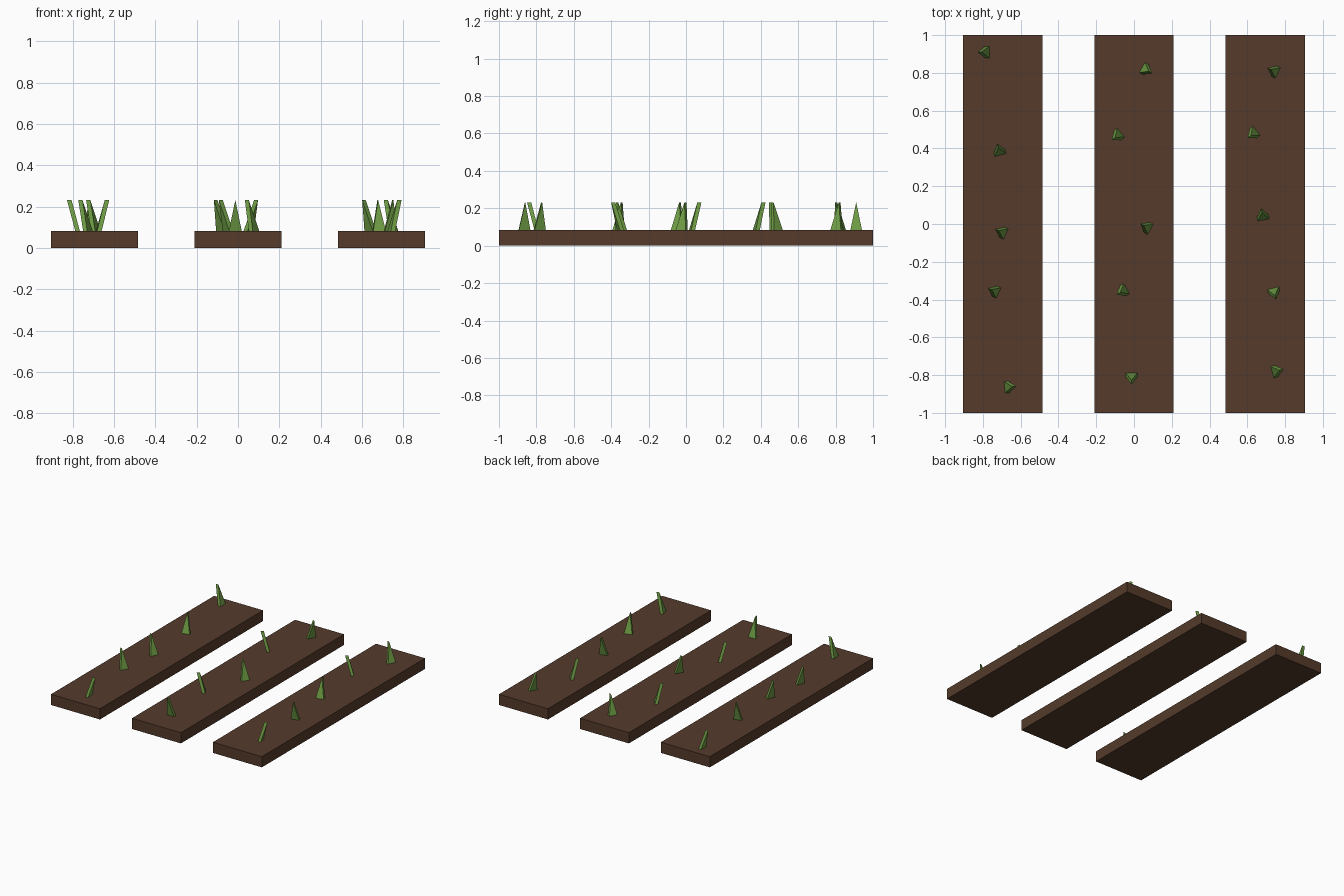
import bpy, bmesh
from math import radians
from mathutils import Matrix, Vector

if "Cube" in bpy.data.objects:
    bpy.data.objects.remove(bpy.data.objects["Cube"])

SOIL_H, TIP_H = 0.083, 0.232
LEAN, WIDTH, THICK = 0.04, 0.062, 0.022


def material(name, rgb):
    m = bpy.data.materials.new(name)
    m.diffuse_color = (*rgb, 1)
    m.use_nodes = True
    m.node_tree.nodes["Principled BSDF"].inputs["Base Color"].default_value = m.diffuse_color
    return m


def add_object(name, bm, mat):
    bmesh.ops.recalc_face_normals(bm, faces=bm.faces)
    me = bpy.data.meshes.new(name)
    bm.to_mesh(me)
    bm.free()
    me.materials.append(mat)
    ob = bpy.data.objects.new(name, me)
    bpy.context.collection.objects.link(ob)
    return ob


soil = material("soil", (0.09, 0.043, 0.024))
leaf = material("leaf", (0.16, 0.34, 0.06))


def soil_bed(name, x):
    bm = bmesh.new()
    bmesh.ops.create_cube(bm, size=1, matrix=Matrix.Translation((x, 0, SOIL_H / 2))
                          @ Matrix.Diagonal((0.42, 2, SOIL_H, 1)))
    add_object(name, bm, soil)


def sprout(name, cx, cy, angle):
    # Triangular blade with thickness, sheared towards local +x
    bm = bmesh.new()
    profile = [(-LEAN / 2, -WIDTH / 2, 0), (-LEAN / 2, WIDTH / 2, 0),
               (LEAN / 2, 0, TIP_H - SOIL_H)]
    back, front = [[bm.verts.new(Vector(p) + Vector((s * THICK / 2, 0, 0))) for p in profile]
                   for s in (-1, 1)]
    bm.faces.new(back)
    bm.faces.new(front)
    for i in range(3):
        j = (i + 1) % 3
        bm.faces.new((back[i], back[j], front[j], front[i]))
    ob = add_object(name, bm, leaf)
    ob.location = (cx, cy, SOIL_H)
    ob.rotation_euler.z = radians(angle)


# Beds and their sprouts: centre x, centre y, lean direction in degrees
rows = {
    "left": (-0.695, [(-0.797, 0.91, 180), (-0.715, 0.395, 105), (-0.707, -0.04, 155),
                      (-0.745, -0.352, 155), (-0.654, -0.862, 5)]),
    "middle": (0, [(0.07, 0.813, -30), (-0.093, 0.464, 220), (0.06, -0.013, 150),
                   (-0.066, -0.358, 210), (-0.013, -0.819, -90)]),
    "right": (0.695, [(0.734, 0.813, 155), (0.625, 0.474, 220), (0.68, 0.052, 100),
                      (0.744, -0.37, -75), (0.762, -0.777, 15)]),
}
for side, (x, sprouts) in rows.items():
    soil_bed(f"{side}_soil_bed", x)
    for i, (cx, cy, a) in enumerate(sprouts, 1):
        sprout(f"{side}_sprout_{i}", cx, cy, a)
